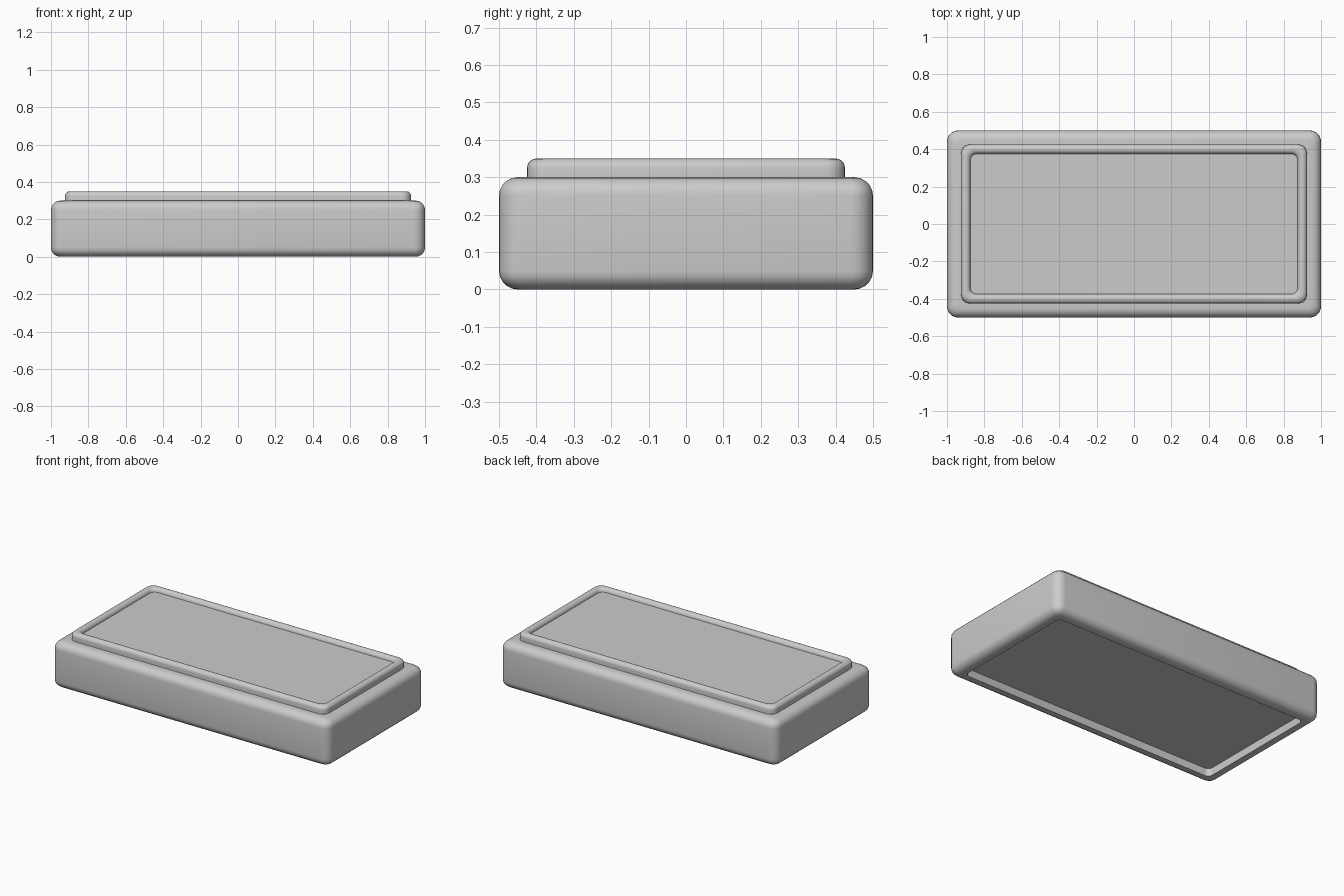
import bpy, bmesh
from math import sin, cos, pi

if "Cube" in bpy.data.objects:
    bpy.data.objects.remove(bpy.data.objects["Cube"])

HX, HY = 1.0, 0.5      # half extents of the outer footprint
CORNER_STEPS = 6


def ring(bm, inset, z, r):
    """Counter-clockwise rounded rectangle, inset from the footprint."""
    cx, cy = HX - inset - r, HY - inset - r
    verts = []
    for k, (sx, sy) in enumerate(((1, 1), (-1, 1), (-1, -1), (1, -1))):
        for i in range(CORNER_STEPS + 1):
            a = (k + i / CORNER_STEPS) * pi / 2
            verts.append(bm.verts.new((sx * cx + r * cos(a), sy * cy + r * sin(a), z)))
    return verts


def loft(name, profile, cap_start=False, cap_end=False):
    """Sweep an (inset, z, corner radius) profile around the rectangle."""
    bm = bmesh.new()
    rings = [ring(bm, *p) for p in profile]
    n = len(rings[0])
    for a, b in zip(rings, rings[1:]):
        for i in range(n):
            j = (i + 1) % n
            bm.faces.new((a[i], a[j], b[j], b[i]))
    if cap_start:
        bm.faces.new(rings[0][::-1])
    if cap_end:
        bm.faces.new(rings[-1])
    mesh = bpy.data.meshes.new(name)
    bm.to_mesh(mesh)
    bm.free()
    ob = bpy.data.objects.new(name, mesh)
    bpy.context.collection.objects.link(ob)
    bpy.context.view_layer.objects.active = ob
    ob.select_set(True)
    bpy.ops.object.shade_smooth_by_angle(angle=0.7)
    ob.select_set(False)
    return ob


def arc(ci, cz, rad, a0, a1, steps, r0, r1):
    """Profile arc in degrees; 180 points outward, 90 points up."""
    pts = []
    for i in range(steps + 1):
        t = i / steps
        a = (a0 + (a1 - a0) * t) * pi / 180
        pts.append((ci + rad * cos(a), cz + rad * sin(a), r0 + (r1 - r0) * t))
    return pts


# Body: recessed underside, rounded lower edge, walls, rounded upper edge
body = [(0.075, 0.05, 0.03), (0.075, 0.0, 0.03)]
body += arc(0.05, 0.05, 0.05, 270, 180, 5, 0.03, 0.06)
body += arc(0.05, 0.25, 0.05, 180, 90, 5, 0.06, 0.03)
body += [(0.08, 0.3, 0.03)]
loft("body", body, cap_start=True)

# Raised rim with a half-round top around a sunken flat panel
rim = [(0.075, 0.3, 0.05)]
rim += arc(0.1, 0.325, 0.025, 180, 0, 10, 0.05, 0.035)
loft("raised_rim_and_panel", rim, cap_end=True)
